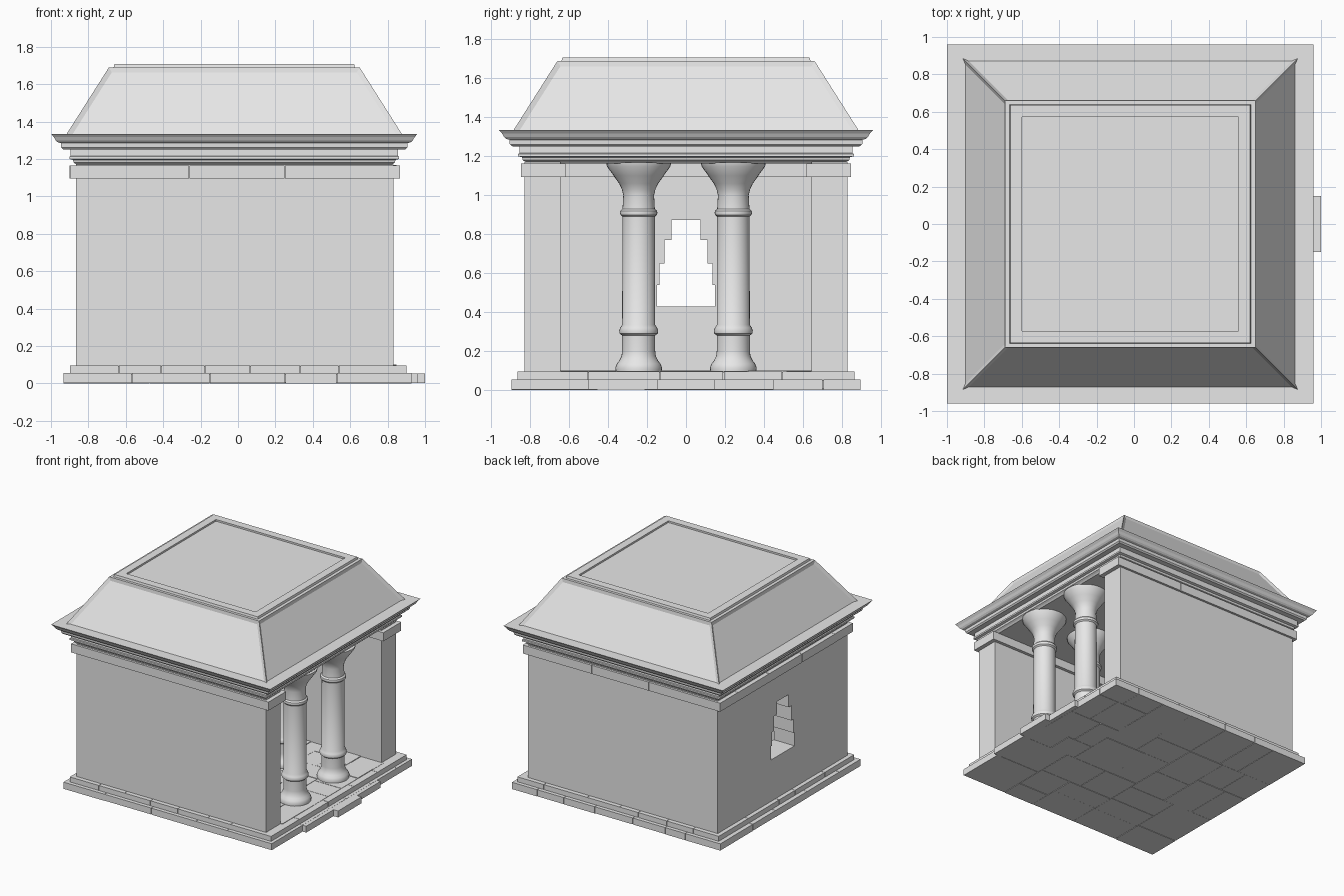
import bpy
import bmesh
import random
from mathutils import Vector

random.seed(4)
if "Cube" in bpy.data.objects:
    bpy.data.objects.remove(bpy.data.objects["Cube"])

stone = bpy.data.materials.new("pale_grey_stone")
stone.use_nodes = True
stone.diffuse_color = (0.8, 0.8, 0.8, 1)
stone.node_tree.nodes["Principled BSDF"].inputs["Base Color"].default_value = (0.8, 0.8, 0.8, 1)


def finish(bm, name):
    bmesh.ops.recalc_face_normals(bm, faces=bm.faces)
    mesh = bpy.data.meshes.new(name)
    bm.to_mesh(mesh)
    bm.free()
    mesh.materials.append(stone)
    obj = bpy.data.objects.new(name, mesh)
    bpy.context.collection.objects.link(obj)
    return obj


def add_box(bm, x0, x1, y0, y1, z0, z1):
    verts = bmesh.ops.create_cube(bm, size=1)["verts"]
    for v in verts:
        v.co = Vector((x1 if v.co.x > 0 else x0,
                       y1 if v.co.y > 0 else y0,
                       z1 if v.co.z > 0 else z0))


def prism(name, points, push):
    """Extrude a flat outline along a vector."""
    bm = bmesh.new()
    face = bm.faces.new([bm.verts.new(p) for p in points])
    out = bmesh.ops.extrude_face_region(bm, geom=[face])["geom"]
    bmesh.ops.translate(bm, vec=push, verts=[g for g in out if isinstance(g, bmesh.types.BMVert)])
    return finish(bm, name)


def stacked_rectangles(profile, extra_x, centre_x=-0.02):
    """Loft a (half width, height) profile around a rectangle."""
    bm = bmesh.new()
    rings = []
    for half, z in profile:
        hx = half + extra_x
        rings.append([bm.verts.new((centre_x + sx * hx, sy * half, z))
                      for sx, sy in ((-1, -1), (1, -1), (1, 1), (-1, 1))])
    for low, high in zip(rings, rings[1:]):
        for i in range(4):
            j = (i + 1) % 4
            bm.faces.new((low[i], low[j], high[j], high[i]))
    bm.faces.new(rings[0][::-1])
    bm.faces.new(rings[-1])
    bmesh.ops.recalc_face_normals(bm, faces=bm.faces)
    return bm


def split(x0, x1, y0, y1, biggest):
    """Break a rectangle into irregular paving stones."""
    w, d = x1 - x0, y1 - y0
    if max(w, d) <= biggest:
        return [(x0, x1, y0, y1)]
    t = random.uniform(0.35, 0.65)
    if w > d:
        m = x0 + w * t
        return split(x0, m, y0, y1, biggest) + split(m, x1, y0, y1, biggest)
    m = y0 + d * t
    return split(x0, x1, y0, m, biggest) + split(x0, x1, m, y1, biggest)


def paving(name, area, z0, z1, biggest, low=0.0, high=0.0):
    bm = bmesh.new()
    g = 0.0015
    for x0, x1, y0, y1 in split(*area, biggest):
        add_box(bm, x0 + g, x1 - g, y0 + g, y1 - g,
                z0 + random.uniform(0, low), z1 - random.uniform(0, high))
    return finish(bm, name)


# Stepped stone base with a projecting threshold
paving("lower_base_course", (-0.935, 0.93, -0.897, 0.897), 0, 0.055, 0.42, low=0.004)
paving("upper_base_course", (-0.9, 0.903, -0.867, 0.867), 0.05, 0.095, 0.42)
bm = bmesh.new()
add_box(bm, -0.92, 0.92, -0.88, 0.88, 0.005, 0.05)
add_box(bm, -0.89, 0.89, -0.855, 0.855, 0.045, 0.09)
finish(bm, "base_core")
bm = bmesh.new()
for x1, y0, y1 in ((0.96, -0.5, -0.15), (1.0, -0.15, 0.15), (0.96, 0.15, 0.45)):
    add_box(bm, 0.9, x1, y0, y1, 0.002, 0.054)
finish(bm, "threshold_stones")
paving("floor_paving", (-0.68, 0.85, -0.645, 0.645), 0.09, 0.101, 0.3, high=0.004)

# Three-sided wall with a stepped window in the rear
outline = [(0.832, -0.83), (0.832, -0.645), (-0.68, -0.645), (-0.68, 0.645),
           (0.832, 0.645), (0.832, 0.83), (-0.865, 0.83), (-0.865, -0.83)]
walls = prism("walls", [(x, y, 0.09) for x, y in outline], (0, 0, 1.08))
steps = [(0.15, 0.43), (0.15, 0.54), (0.137, 0.54), (0.137, 0.65),
         (0.11, 0.65), (0.11, 0.77), (0.075, 0.77), (0.075, 0.873)]
window = [(-1, y, z) for y, z in steps] + [(-1, -y, z) for y, z in reversed(steps)]
cutter = prism("window_cutter", window, (0.5, 0, 0))
cutter.hide_render = True
cut = walls.modifiers.new("window", "BOOLEAN")
cut.operation = "DIFFERENCE"
cut.solver = "EXACT"
cut.object = cutter
bpy.context.view_layer.objects.active = walls
bpy.ops.object.modifier_apply(modifier=cut.name)
bpy.data.objects.remove(cutter)

# Course of long blocks on top of the walls
bm = bmesh.new()
joints = (-0.9, -0.26, 0.25, 0.867)
for side in (-1, 1):
    y0, y1 = sorted((side * 0.62, side * 0.848))
    for a, b in zip(joints, joints[1:]):
        add_box(bm, a + 0.0015, b - 0.0015, y0, y1, 1.095, 1.164)
for a, b in zip((-0.62, -0.2, 0.22), (-0.2, 0.22, 0.62)):
    add_box(bm, -0.9, -0.655, a + 0.0015, b - 0.0015, 1.095, 1.164)
finish(bm, "wall_top_blocks")

# Round columns, turned from one profile
column_profile = [(0.118, 0.095), (0.12, 0.115), (0.112, 0.135), (0.1, 0.15), (0.088, 0.175),
                  (0.085, 0.2), (0.085, 0.28), (0.098, 0.29), (0.1, 0.305), (0.095, 0.32),
                  (0.085, 0.335), (0.083, 0.89), (0.094, 0.9), (0.096, 0.91), (0.094, 0.92),
                  (0.083, 0.93), (0.079, 1.0), (0.086, 1.03), (0.1, 1.06), (0.125, 1.095),
                  (0.128, 1.1), (0.163, 1.148), (0.167, 1.168)]


def column(name, x, y):
    bm = bmesh.new()
    verts = [bm.verts.new((r, 0, z)) for r, z in [(0, 0.095)] + column_profile + [(0, 1.168)]]
    edges = [bm.edges.new(pair) for pair in zip(verts, verts[1:])]
    bmesh.ops.spin(bm, geom=verts + edges, cent=(0, 0, 0), axis=(0, 0, 1),
                   angle=6.283185, steps=32, use_duplicate=False)
    bmesh.ops.remove_doubles(bm, verts=bm.verts, dist=0.0005)
    obj = finish(bm, name)
    obj.location = (x, y, 0)
    bpy.ops.object.select_all(action="DESELECT")
    obj.select_set(True)
    bpy.context.view_layer.objects.active = obj
    bpy.ops.object.shade_smooth_by_angle(angle=0.6)


for row, x in (("outer", 0.68), ("inner", 0.24)):
    for side, y in (("right", -0.243), ("left", 0.243)):
        column(f"{row}_{side}_column", x, y)

# Moulded cornice
cornice = [(0.815, 1.162), (0.825, 1.172), (0.838, 1.18), (0.842, 1.195), (0.862, 1.2),
           (0.862, 1.213), (0.855, 1.216), (0.855, 1.25), (0.895, 1.252), (0.905, 1.262),
           (0.907, 1.285), (0.925, 1.29), (0.935, 1.3), (0.945, 1.318), (0.96, 1.335)]
finish(stacked_rectangles(cornice, 0.02), "cornice")

# Sloping roof with recessed panels between the hip ribs
bm = stacked_rectangles([(0.914, 1.29), (0.66, 1.69)], 0.01)
slopes = [f for f in bm.faces if abs(f.normal.z) < 0.9]
bmesh.ops.inset_individual(bm, faces=slopes, thickness=0.025, depth=-0.012, use_even_offset=True)
finish(bm, "hipped_roof")

# Raised rim around the flat top
rim = [(0.64, 1.685), (0.635, 1.707), (0.572, 1.707), (0.572, 1.693)]
finish(stacked_rectangles(rim, 0.006), "roof_top_rim")
